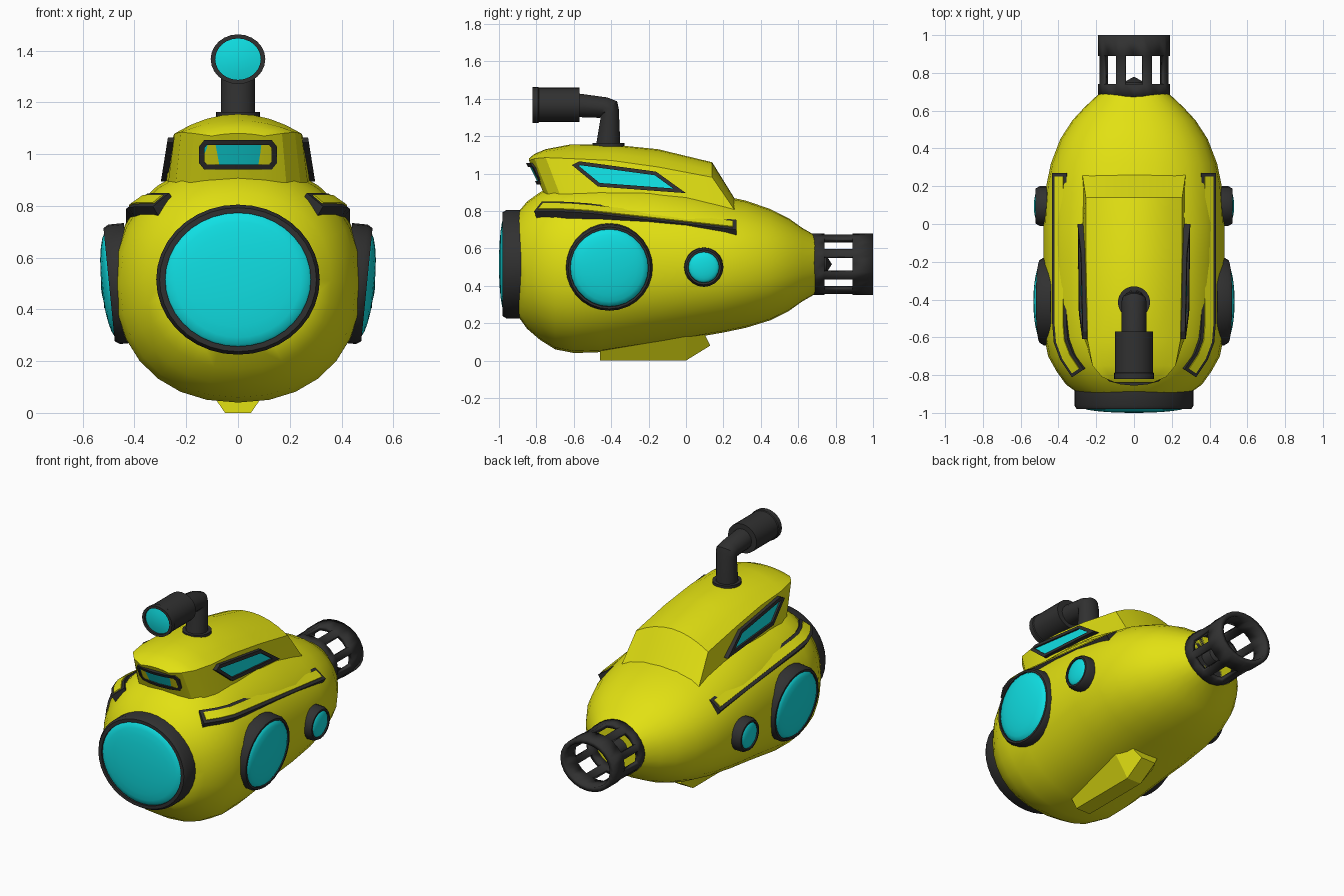
import bpy, bmesh
from math import cos, sin, pi, radians
from mathutils import Vector, Matrix

if "Cube" in bpy.data.objects:
    bpy.data.objects.remove(bpy.data.objects["Cube"])


def material(name, rgb):
    m = bpy.data.materials.new(name)
    m.diffuse_color = (*rgb, 1)
    m.use_nodes = True
    m.node_tree.nodes["Principled BSDF"].inputs["Base Color"].default_value = m.diffuse_color
    return m


YELLOW = material("yellow_paint", (0.76, 0.75, 0.006))
DARK = material("dark_rubber", (0.03, 0.03, 0.03))
CYAN = material("cyan_glass", (0.005, 0.74, 0.77))


def add(name, bm, mat, mirror=False, angle=35, thick=0):
    bmesh.ops.remove_doubles(bm, verts=bm.verts, dist=1e-5)
    bmesh.ops.recalc_face_normals(bm, faces=bm.faces)
    me = bpy.data.meshes.new(name)
    bm.to_mesh(me)
    bm.free()
    me.shade_smooth()
    me.set_sharp_from_angle(angle=radians(angle))
    me.materials.append(mat)
    ob = bpy.data.objects.new(name, me)
    bpy.context.collection.objects.link(ob)
    if thick:
        s = ob.modifiers.new("wall", 'SOLIDIFY')
        s.thickness = thick
    if mirror:
        ob.modifiers.new("mirror", 'MIRROR')
    return ob


def loft(rings, caps=True, closed=True, skip=lambda i, j: False):
    """Skin a list of equal-length point rings."""
    bm = bmesh.new()
    vs = [[bm.verts.new(p) for p in r] for r in rings]
    n = len(vs[0])
    for i in range(len(vs) - 1):
        for j in range(n if closed else n - 1):
            if not skip(i, j):
                k = (j + 1) % n
                bm.faces.new((vs[i][j], vs[i][k], vs[i + 1][k], vs[i + 1][j]))
    if caps:
        bm.faces.new(vs[0])
        bm.faces.new(vs[-1])
    return bm


def lathe(name, profile, origin, axis, mat, scale=(1, 1, 1), seg=28, mirror=False):
    """Revolve (radius, height) points about an axis direction."""
    rot = Vector(axis).to_track_quat('Z', 'Y').to_matrix().to_4x4()
    m = Matrix.Translation(origin) @ Matrix.Diagonal((*scale, 1)) @ rot
    rings = [[m @ Vector((r * cos(2 * pi * j / seg), r * sin(2 * pi * j / seg), h))
              for j in range(seg)] for r, h in profile]
    return add(name, loft(rings, caps=False), mat, mirror)


def porthole(name, R, r, depth, bulge, origin, axis, **kw):
    lathe(name + "_ring", [(0, -depth), (R, -depth), (R, -0.02), (R - 0.012, 0), (r, 0),
                           (r, -0.03), (0, -0.03)], origin, axis, DARK, **kw)
    dome = [(r * sin(a * pi / 12), -0.012 + (bulge + 0.012) * cos(a * pi / 12)) for a in range(7)]
    lathe(name + "_glass", dome, origin, axis, CYAN, **kw)


def inset(poly, d):
    n, out = len(poly), []
    area = sum(poly[i - 1][0] * poly[i][1] - poly[i][0] * poly[i - 1][1] for i in range(n))
    s = 1 if area > 0 else -1
    for i in range(n):
        p = Vector(poly[i])
        a = (p - Vector(poly[i - 1])).normalized()
        b = (Vector(poly[(i + 1) % n]) - p).normalized()
        na, nb = Vector((-a.y, a.x)) * s, Vector((-b.y, b.x)) * s
        out.append(p + (na + nb) * d / (1 + na.dot(nb)))
    return out


def framed_window(name, poly, place, width, mirror=False):
    """place(u, v, d) maps the outline and its outward offset to space."""
    inner, n = inset(poly, width), len(poly)
    rings = [[place(u, v, d) for u, v in p]
             for p, d in ((poly, -0.03), (poly, 0.02), (inner, 0.02), (inner, -0.03))]
    add(name + "_frame", loft(rings + rings[:1], caps=False), DARK, mirror, 25)
    bm = bmesh.new()
    vs = [bm.verts.new(place(u, v, 0.009)) for u, v in inner]
    for i in range(n // 2):
        ids = list(dict.fromkeys((i, i + 1, n - 2 - i, n - 1 - i)))
        if len(ids) > 2:
            bm.faces.new([vs[k] for k in ids])
    add(name + "_glass", bm, CYAN, mirror)


# Hull: superellipse sections (y, half width, top, bottom)
hull = [(-.90, .29, .79, .24), (-.85, .36, .85, .17), (-.78, .41, .90, .11), (-.70, .455, .94, .06),
        (-.60, .475, .96, .04), (-.45, .48, .97, .045), (-.20, .48, .96, .085), (0, .48, .93, .115),
        (.20, .465, .88, .15), (.32, .44, .855, .175), (.45, .39, .81, .215), (.55, .325, .76, .265),
        (.62, .26, .71, .315), (.69, .185, .67, .355)]


def sup(c):
    return abs(c) ** (2 / 2.2) * (1 if c > 0 else -1)


A = [2 * pi * j / 28 for j in range(28)]
add("hull", loft([[(w * sup(cos(a)), y, (t + b) / 2 + (t - b) / 2 * sup(sin(a))) for a in A]
                  for y, w, t, b in hull]), YELLOW)

# Cabin: (edge y, edge width, edge z, roof z, base y, base width, base z)
cabin = [(-.84, .10, 1.07, 1.08, -.74, .11, .85), (-.81, .17, 1.08, 1.105, -.72, .19, .85),
         (-.75, .22, 1.085, 1.13, -.66, .245, .85), (-.62, .245, 1.08, 1.155, -.58, .275, .85),
         (-.40, .25, 1.07, 1.155, -.40, .285, .85), (-.15, .255, 1.035, 1.13, -.15, .285, .80),
         (.14, .255, .98, 1.06, .19, .275, .72), (.27, .275, .79, .85, .27, .28, .70)]
rings = []
for y, w, ze, zt, yb, wb, zb in cabin:
    roof = [(w * k / 4, y, ze + (zt - ze) * (1 - (k / 4) ** 2)) for k in range(-4, 5)]
    rings.append([(-wb, yb, zb)] + roof + [(wb, yb, zb)])
add("cabin", loft(rings), YELLOW, angle=28)

# Cabin windows
row = [.15, .13, .07, 0, -.07, -.13, -.15]
top = [(x, 1.03 if abs(x) > .14 else 1.055) for x in row]
bottom = [(x, .965 if abs(x) > .14 else .94) for x in reversed(row)]
framed_window("cabin_front_window", top + bottom,
              lambda u, v, d: (u, -.838 + (1.06 - v) * .5 + 1.3 * u * u - d, v), .02)
framed_window("cabin_side_window",
              [(-.57, 1.065), (-.16, 1.01), (0, .895), (-.47, .93), (-.61, 1.045)],
              lambda u, v, d: (.25 + (1.07 - v) * .16 + d, u, v), .02, True)

# Round windows
porthole("front_window", .29, .258, .11, .02, (0, -.98, .515), (0, -1, 0), scale=(1.09, 1, 1), seg=36)
porthole("large_side_window", .232, .208, .08, .03, (.498, -.41, .495), (1, 0, -.1), mirror=True)
porthole("small_side_window", .105, .082, .08, .01, (.52, .095, .498), (1, 0, -.03), seg=20, mirror=True)

# Side rails: tilted bars following the hull
path = [Vector(p) for p in ((.295, -.79, .82), (.355, -.70, .82), (.385, -.62, .817),
                            (.393, -.52, .81), (.393, .27, .722))]


def rail(name, half, lift, trim, mat):
    rings = []
    for i, p in enumerate(path):
        t = (path[min(i + 1, 4)] - path[max(i - 1, 0)]).normalized()
        n = Vector((t.y, -t.x, 0)).normalized()
        a = n * .82 - Vector((0, 0, .57))
        m = n * .57 + Vector((0, 0, .82))
        c = p + t * (trim if i == 0 else -trim if i == 4 else 0)
        rings.append([c + a * s * half + m * h for s, h in ((-1, -.07), (-1, lift), (1, lift), (1, -.07))])
    add(name, loft(rings), mat, True)


rail("side_rail_border", .046, .005, 0, DARK)
rail("side_rail_panel", .027, .011, .018, YELLOW)

# Thruster: slotted hollow tube with an inner plate and hub
T = [2 * pi * (j - 1) / 24 for j in range(24)]
tube = [[(.19 * cos(a), y, .515 + .165 * sin(a)) for a in T] for y in (.67, .74, .89, 1.0)]
add("thruster_tube", loft(tube, caps=False, skip=lambda i, j: i == 1 and j % 3 < 2), DARK, thick=.03)
lathe("thruster_hub", [(.17, 0), (.17, .02), (.06, .02), (.05, .08), (0, .11)],
      (0, .67, .515), (0, 1, 0), DARK, scale=(1.1, 1, .95), seg=24)

# Periscope: flange, bent pipe, head and lens
lathe("periscope_flange", [(.085, -.04), (.085, .012), (0, .012)], (0, -.415, 1.15), (0, 0, 1), DARK)
bend = [((-.418, 1.12), (.07, 0)), ((-.408, 1.32), (.05, .025)), ((-.412, 1.347), (.045, .04)),
        ((-.44, 1.352), (.02, .056)), ((-.58, 1.365), (0, .065))]
add("periscope_pipe", loft([[(.066 * cos(a), y + vy * sin(a), z + vz * sin(a)) for a in A[::2]]
                            for (y, z), (vy, vz) in bend]), DARK, angle=40)
lathe("periscope_head", [(0, 0), (.092, 0), (.092, .215), (.096, .22), (.096, .25), (.08, .25),
                         (.08, .23), (0, .23)], (0, -.57, 1.367), (0, -1, 0), DARK, scale=(1.1, 1, 1), seg=24)
lathe("periscope_lens", [(.08, .238), (.05, .245), (0, .249)], (0, -.57, 1.367), (0, -1, 0), CYAN,
      scale=(1.1, 1, 1), seg=24)

# Keel: flared skid under the hull
keel = [(-.46, 0, -.46, .13), (0, 0, 0, .13), (.13, .08, .08, .18)]
add("keel", loft([[(-w2, y2, z2), (-.05, y, z), (.05, y, z), (w2, y2, z2)]
                  for (y, z, y2, z2), w2 in zip(keel, (.14, .14, .12))]), YELLOW, angle=20)
